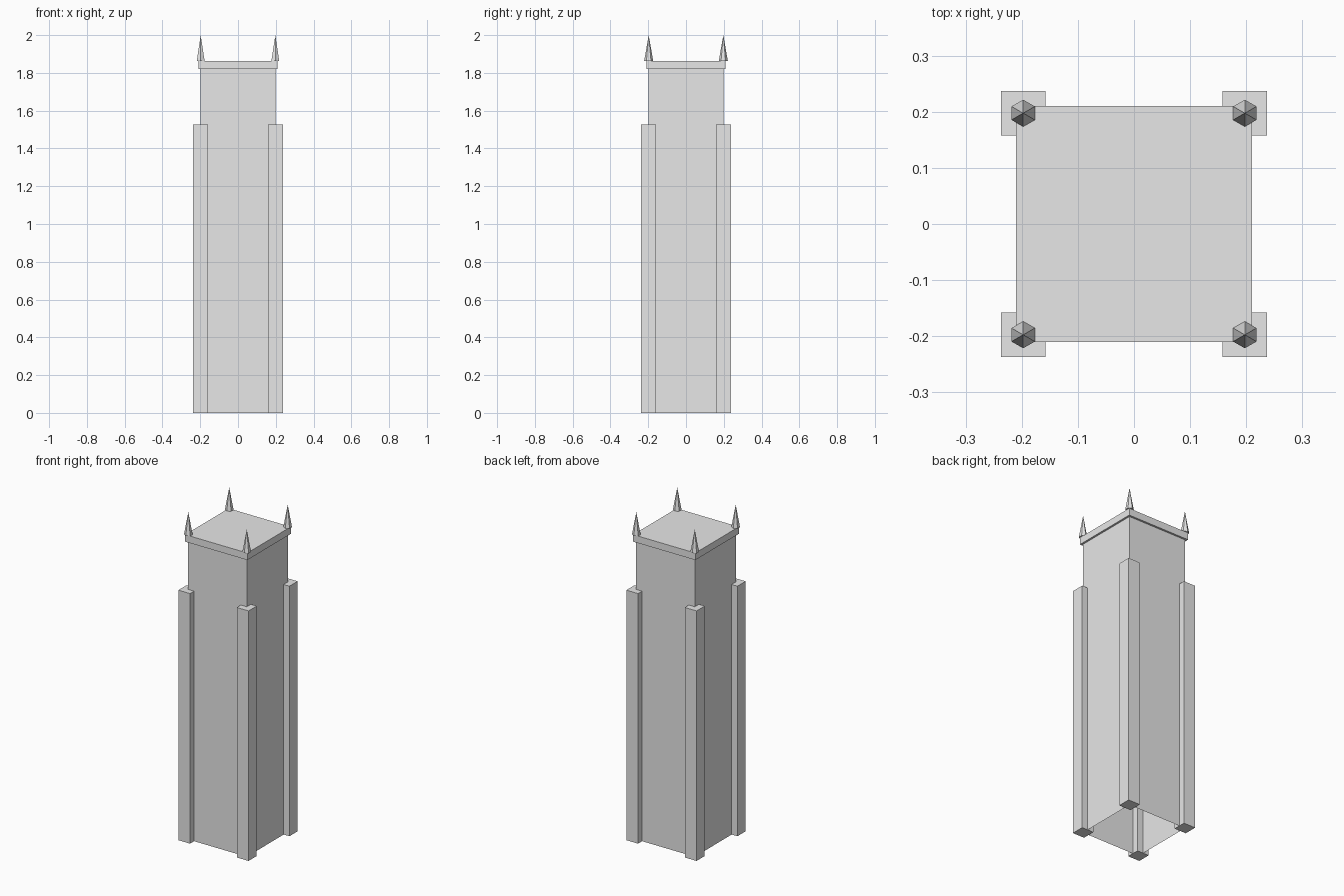
import bpy
import bmesh
from math import pi
from mathutils import Matrix

if "Cube" in bpy.data.objects:
    bpy.data.objects.remove(bpy.data.objects["Cube"], do_unlink=True)

# Single stone colour
stone = bpy.data.materials.new("pale_grey_stone")
stone.use_nodes = True
colour = (0.8, 0.8, 0.8, 1)
stone.diffuse_color = colour
stone.node_tree.nodes["Principled BSDF"].inputs["Base Color"].default_value = colour


def finish(name, bm):
    mesh = bpy.data.meshes.new(name)
    bm.to_mesh(mesh)
    bm.free()
    mesh.materials.append(stone)
    obj = bpy.data.objects.new(name, mesh)
    bpy.context.collection.objects.link(obj)
    return obj


def box(name, x, y, half, bottom, top, open_bottom=False):
    bm = bmesh.new()
    place = (Matrix.Translation((x, y, (bottom + top) / 2))
             @ Matrix.Diagonal((2 * half, 2 * half, top - bottom, 1)))
    bmesh.ops.create_cube(bm, size=1, matrix=place)
    if open_bottom:
        under = [f for f in bm.faces if f.normal.z < -0.5]
        bmesh.ops.delete(bm, geom=under, context="FACES_ONLY")
    return finish(name, bm)


def spire(name, x, y, radius, bottom, top):
    bm = bmesh.new()
    place = (Matrix.Translation((x, y, (bottom + top) / 2))
             @ Matrix.Rotation(pi / 2, 4, "Z"))
    bmesh.ops.create_cone(bm, cap_ends=True, segments=6, radius1=radius,
                          radius2=0, depth=top - bottom, matrix=place)
    bmesh.ops.remove_doubles(bm, verts=bm.verts, dist=0.0001)
    # Point two corners of the hexagon along y
    ys = [v.co.y - y for v in bm.verts]
    if max(ys) < radius * 0.95:
        bmesh.ops.rotate(bm, verts=bm.verts, cent=(x, y, 0),
                         matrix=Matrix.Rotation(pi / 6, 3, "Z"))
    return finish(name, bm)


# Hollow shaft and the cornice slab on top
box("tower_shaft", 0, 0, 0.198, 0, 1.83, open_bottom=True)
box("cornice", 0, 0, 0.21, 1.82, 1.863)

# Corner buttresses and spires
CORNER = 0.1975
for side, sx in (("right", -1), ("left", 1)):
    for end, sy in (("front", -1), ("back", 1)):
        x, y = sx * CORNER, sy * CORNER
        box(f"{end}_{side}_buttress", x, y, 0.0395, 0, 1.527)
        spire(f"{end}_{side}_spire", x, y, 0.024, 1.863, 2.0)
